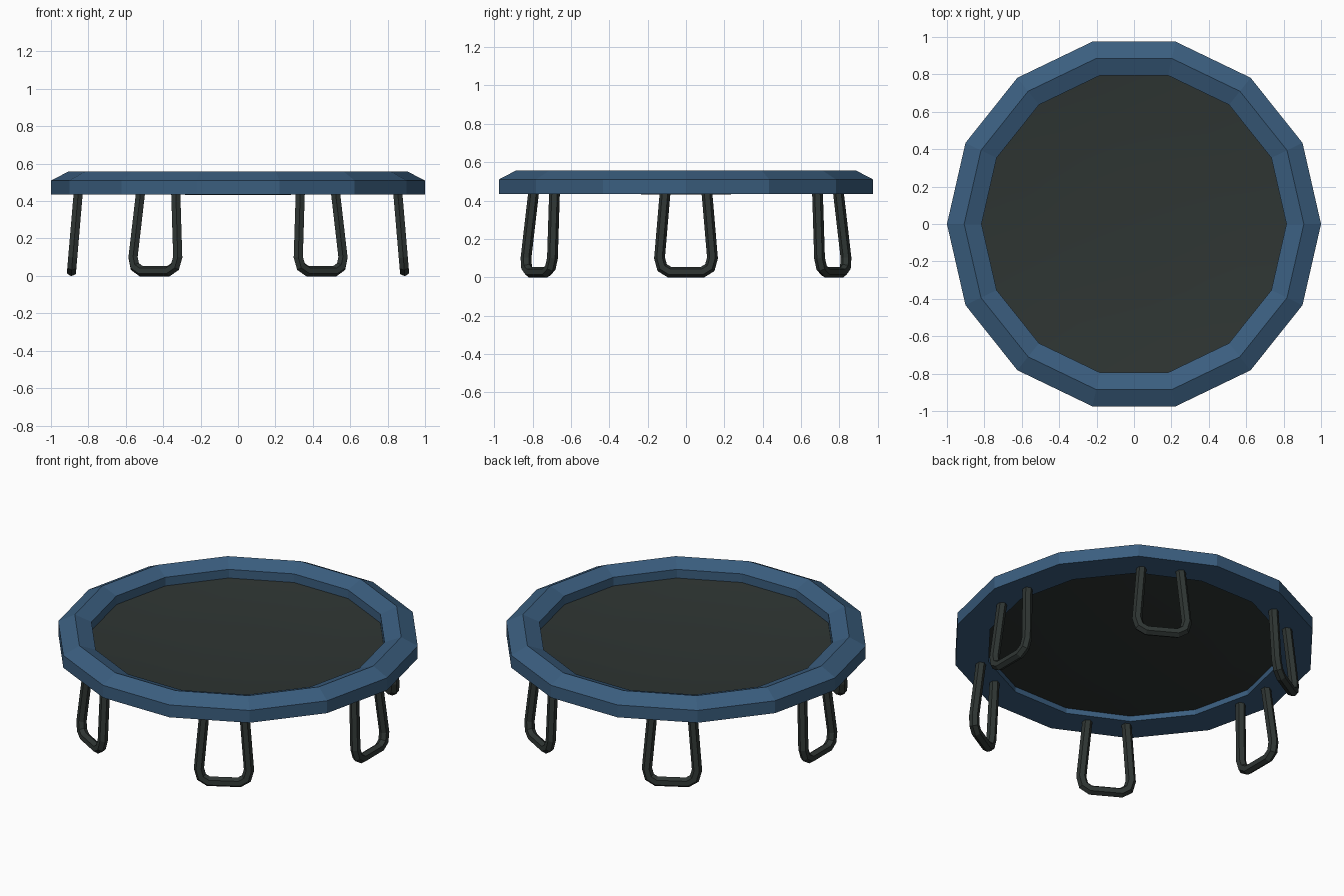
import bpy, bmesh
from math import cos, sin, pi, radians
from mathutils import Vector, Matrix

cube = bpy.data.objects.get("Cube")
if cube:
    bpy.data.objects.remove(cube, do_unlink=True)

SIDES = 14


def material(name, rgb):
    mat = bpy.data.materials.new(name)
    mat.use_nodes = True
    mat.diffuse_color = (*rgb, 1)
    mat.node_tree.nodes["Principled BSDF"].inputs["Base Color"].default_value = (*rgb, 1)
    return mat


blue = material("pad blue", (0.043, 0.112, 0.213))
black = material("soft black", (0.028, 0.036, 0.033))


def finish(name, bm, mat):
    mesh = bpy.data.meshes.new(name)
    bmesh.ops.recalc_face_normals(bm, faces=bm.faces)
    bm.to_mesh(mesh)
    bm.free()
    mesh.materials.append(mat)
    obj = bpy.data.objects.new(name, mesh)
    bpy.context.collection.objects.link(obj)
    return obj


def bridge(bm, a, b):
    n = len(a)
    for i in range(n):
        bm.faces.new((a[i], a[(i + 1) % n], b[(i + 1) % n], b[i]))


def polygon_loop(bm, r, z):
    return [bm.verts.new((r * cos(2 * pi * i / SIDES), r * sin(2 * pi * i / SIDES), z))
            for i in range(SIDES)]


# Padded rim: closed profile revolved in fourteen flat segments
bm = bmesh.new()
profile = [(1, .435), (1, .51), (.908, .557), (.815, .52), (.815, .435)]
loops = [polygon_loop(bm, r, z) for r, z in profile]
for i, loop in enumerate(loops):
    bridge(bm, loop, loops[(i + 1) % len(loops)])
finish("padded_rim", bm, blue)

# Jumping mat: shallow sagging sheet
bm = bmesh.new()
loops = [polygon_loop(bm, r, z)
         for r, z in [(.818, .468), (.62, .449), (.42, .438), (.22, .432)]]
for a, b in zip(loops, loops[1:]):
    bridge(bm, a, b)
bm.faces.new(loops[-1])
mat_obj = finish("jumping_mat", bm, black)
for face in mat_obj.data.polygons:
    face.use_smooth = True
# Keep the sheet facing upward
if mat_obj.data.polygons[0].normal.z < 0:
    mat_obj.data.flip_normals()


# Leg: six-sided tube swept along a leaning U in the tangent plane
def make_leg(name, angle):
    half = [(.107, .465), (.138, .1), (.124, .05), (.085, .026)]
    flat = half + [(-t, z) for t, z in reversed(half)]
    path = [Vector((.892 - .085 * z, t, z)) for t, z in flat]
    normal = Vector((1, 0, .085)).normalized()
    bm = bmesh.new()
    rings = []
    for i, p in enumerate(path):
        before = (p - path[i - 1]).normalized() if i else (path[1] - p).normalized()
        after = (path[i + 1] - p).normalized() if i < len(path) - 1 else before
        along = (before + after).normalized()
        side = normal.cross(along) / along.dot(after)
        rings.append([bm.verts.new(p + .028 * (cos(k * pi / 3) * side + sin(k * pi / 3) * normal))
                      for k in range(6)])
    for a, b in zip(rings, rings[1:]):
        bridge(bm, a, b)
    bm.faces.new(rings[0])
    bm.faces.new(rings[-1])
    bm.transform(Matrix.Rotation(angle, 4, "Z"))
    finish(name, bm, black)


for i, place in enumerate(["left", "back_left", "back_right", "right", "front_right", "front_left"]):
    make_leg(place + "_leg", radians(60 * i))
